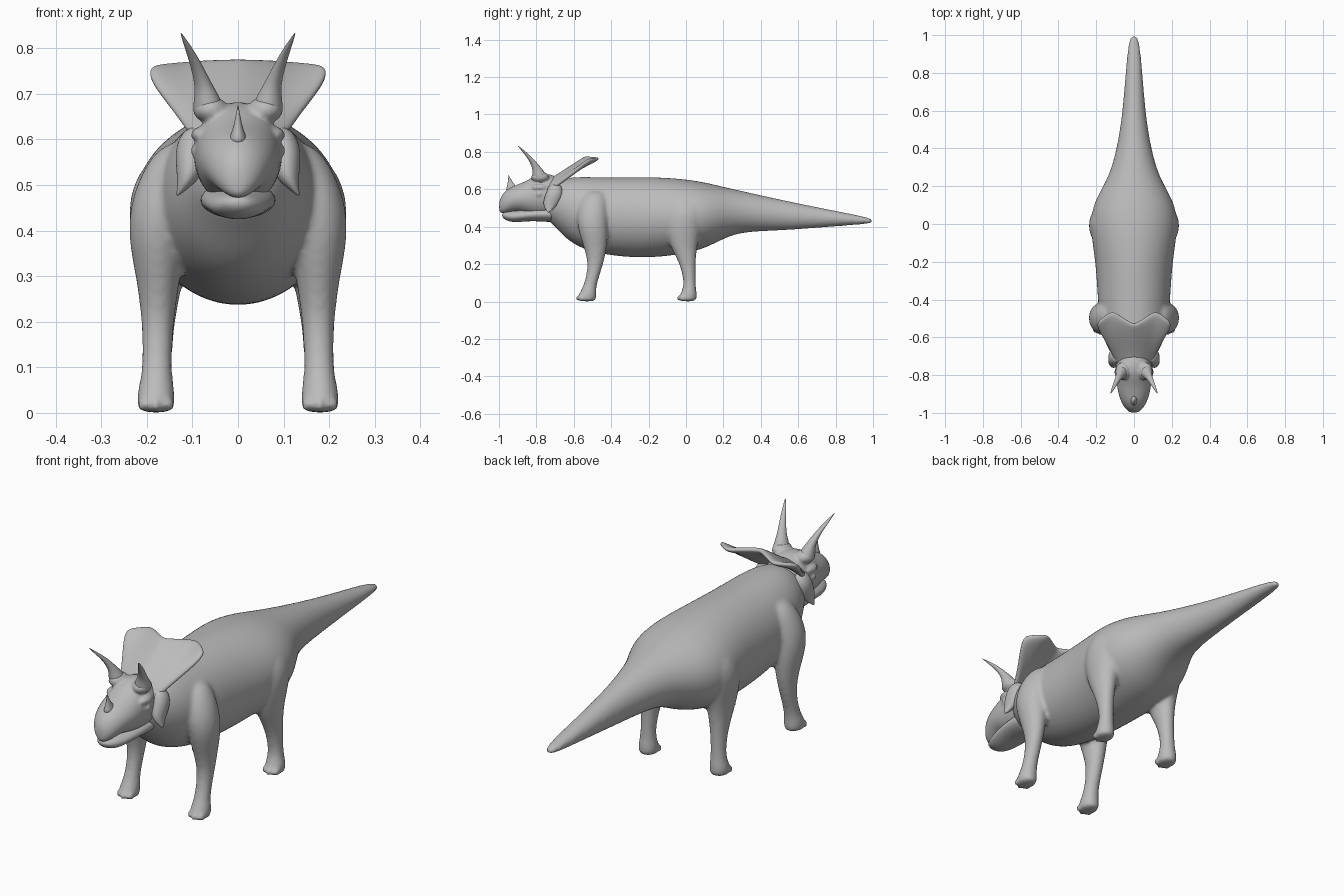
import bpy, bmesh, math
from mathutils import Vector, Matrix

old = bpy.data.objects.get("Cube")
if old:
    bpy.data.objects.remove(old)

hide = bpy.data.materials.new("grey_hide")
hide.use_nodes = True
hide.diffuse_color = (0.5, 0.5, 0.5, 1)
hide.node_tree.nodes["Principled BSDF"].inputs["Base Color"].default_value = (0.5, 0.5, 0.5, 1)


def loft(bm, rings):
    """Skin a closed tube through rings of points."""
    loops = [[bm.verts.new(p) for p in ring] for ring in rings]
    n = len(loops[0])
    for a, b in zip(loops, loops[1:]):
        for i in range(n):
            j = (i + 1) % n
            bm.faces.new((a[i], a[j], b[j], b[i]))
    bm.faces.new(loops[0][::-1])
    bm.faces.new(loops[-1])


def circle(n):
    return [(math.cos(2 * math.pi * i / n), math.sin(2 * math.pi * i / n)) for i in range(n)]


def along_y(bm, sections, n=20):
    """Sections: y, half width, top, bottom."""
    loft(bm, [[Vector((w * c, y, (t + b) / 2 + (t - b) / 2 * s)) for c, s in circle(n)]
              for y, w, t, b in sections])


def along_z(bm, sections, side=1, n=14):
    """Sections: z, centre x, centre y, radius x, radius y."""
    loft(bm, [[Vector((side * (x + rx * c), y + ry * s, z)) for c, s in circle(n)]
              for z, x, y, rx, ry in sections])


def ball(bm, centre, size):
    m = Matrix.Translation(centre) @ Matrix.Diagonal((*size, 1))
    bmesh.ops.create_uvsphere(bm, u_segments=14, v_segments=10, radius=1, matrix=m)


def finish(bm, name, subdivisions=2, voxel=0, smooth=0):
    bmesh.ops.recalc_face_normals(bm, faces=bm.faces[:])
    mesh = bpy.data.meshes.new(name)
    bm.to_mesh(mesh)
    bm.free()
    mesh.materials.append(hide)
    for p in mesh.polygons:
        p.use_smooth = True
    ob = bpy.data.objects.new(name, mesh)
    bpy.context.collection.objects.link(ob)
    if subdivisions:
        ob.modifiers.new("subdivide", "SUBSURF").levels = subdivisions
        ob.modifiers[-1].render_levels = subdivisions
    if voxel:
        mod = ob.modifiers.new("merge", "REMESH")
        mod.mode = "VOXEL"
        mod.voxel_size = voxel
        mod.use_smooth_shade = True
    if smooth:
        mod = ob.modifiers.new("soften", "SMOOTH")
        mod.factor = 0.5
        mod.iterations = smooth
    return ob


# Body, tail and legs merged into one skin
bm = bmesh.new()
along_y(bm, [
    (-.77, .07, .60, .46), (-.70, .115, .64, .40), (-.64, .15, .665, .33),
    (-.55, .18, .67, .275), (-.40, .195, .665, .24), (-.20, .205, .67, .228),
    (-.02, .238, .66, .25), (.10, .222, .64, .28), (.20, .165, .615, .335),
    (.30, .115, .592, .372), (.50, .072, .547, .378), (.70, .052, .505, .393),
    (.87, .04, .472, .407), (.97, .027, .45, .415), (1.0, .014, .438, .422)])

FRONT_LEG = [(0, .18, -.53, .036, .045), (.015, .18, -.53, .043, .052),
             (.045, .18, -.525, .043, .047), (.09, .178, -.512, .032, .033),
             (.20, .176, -.48, .035, .04), (.30, .175, -.485, .05, .066),
             (.40, .178, -.50, .069, .085), (.50, .16, -.50, .07, .085),
             (.60, .12, -.48, .05, .06)]
HIND_LEG = [(0, .18, .01, .036, .04), (.015, .18, .012, .043, .048),
            (.045, .18, .014, .043, .045), (.09, .178, .022, .031, .03),
            (.20, .175, .01, .036, .042), (.30, .17, -.015, .052, .075),
            (.40, .165, -.015, .076, .105), (.50, .155, 0, .088, .12),
            (.59, .11, 0, .06, .08)]
for side in (-1, 1):
    for leg in (FRONT_LEG, HIND_LEG):
        along_z(bm, leg, side)
        for toe in (-1, 0, 1):
            ball(bm, (side * .18 + toe * .026, leg[0][2] - .04 + abs(toe) * .012, .018),
                 (.015, .02, .017))
finish(bm, "body_and_legs", 2, .009, 6)

# Skull with beak, brow and eye bumps
bm = bmesh.new()
along_y(bm, [
    (-1.0, .015, .535, .48), (-.985, .042, .572, .468), (-.95, .066, .607, .475),
    (-.90, .084, .627, .482), (-.85, .093, .647, .465), (-.80, .096, .68, .45),
    (-.74, .10, .688, .45), (-.68, .09, .665, .46), (-.62, .07, .62, .48)])
for side in (-1, 1):
    ball(bm, (side * .088, -.785, .575), (.016, .022, .018))
    ball(bm, (side * .08, -.785, .61), (.024, .045, .018))
    ball(bm, (side * .06, -.78, .665), (.04, .05, .03))
finish(bm, "skull", 2, .006, 5)

# Lower jaw
bm = bmesh.new()
along_y(bm, [
    (-.985, .022, .474, .45), (-.95, .05, .484, .426), (-.90, .068, .49, .423),
    (-.82, .08, .50, .432), (-.74, .086, .51, .423), (-.66, .075, .51, .43)])
finish(bm, "lower_jaw")

# Brow horns and pointed cheeks
BROW_HORN = [(.64, .062, -.775, .04, .045), (.685, .066, -.785, .032, .037),
             (.72, .075, -.80, .019, .022), (.77, .094, -.835, .013, .014),
             (.81, .113, -.875, .007, .008), (.835, .126, -.90, .001, .001)]
CHEEK = [(.63, .09, -.70, .022, .03), (.59, .105, -.70, .034, .045),
         (.54, .103, -.715, .034, .05), (.505, .112, -.73, .021, .032),
         (.475, .134, -.735, .002, .003)]
for side, label in ((-1, "right"), (1, "left")):
    for part, sections in (("brow_horn", BROW_HORN), ("cheek", CHEEK)):
        bm = bmesh.new()
        along_z(bm, sections, side)
        finish(bm, f"{label}_{part}")

# Nose horn
bm = bmesh.new()
along_z(bm, [(.585, 0, -.92, .028, .05), (.615, 0, -.933, .014, .024),
             (.645, 0, -.942, .006, .01), (.677, 0, -.948, .001, .001)])
finish(bm, "nose_horn")

# Neck frill: a flaring sheet with a notched rear edge
bm = bmesh.new()
ROWS = [(-.78, .635, .085), (-.70, .672, .115), (-.62, .725, .158),
        (-.56, .762, .192), (-.525, .782, .195)]
NOTCH = [-.015, .01, .035, .065, .03, -.005]
grid = []
for r, (y, z, w) in enumerate(ROWS):
    t = r / (len(ROWS) - 1)
    row = []
    for k in range(-5, 6):
        s = k / 5
        drop = .06 * s * s * (1 - t * .8)
        row.append(bm.verts.new((w * s, y + NOTCH[abs(k)] * t ** 2, z - drop)))
    grid.append(row)
for a, b in zip(grid, grid[1:]):
    for i in range(10):
        bm.faces.new((a[i], a[i + 1], b[i + 1], b[i]))
frill = finish(bm, "neck_frill", 0)
mod = frill.modifiers.new("thickness", "SOLIDIFY")
mod.thickness = .024
mod.offset = -1
frill.modifiers.new("subdivide", "SUBSURF").levels = 2
